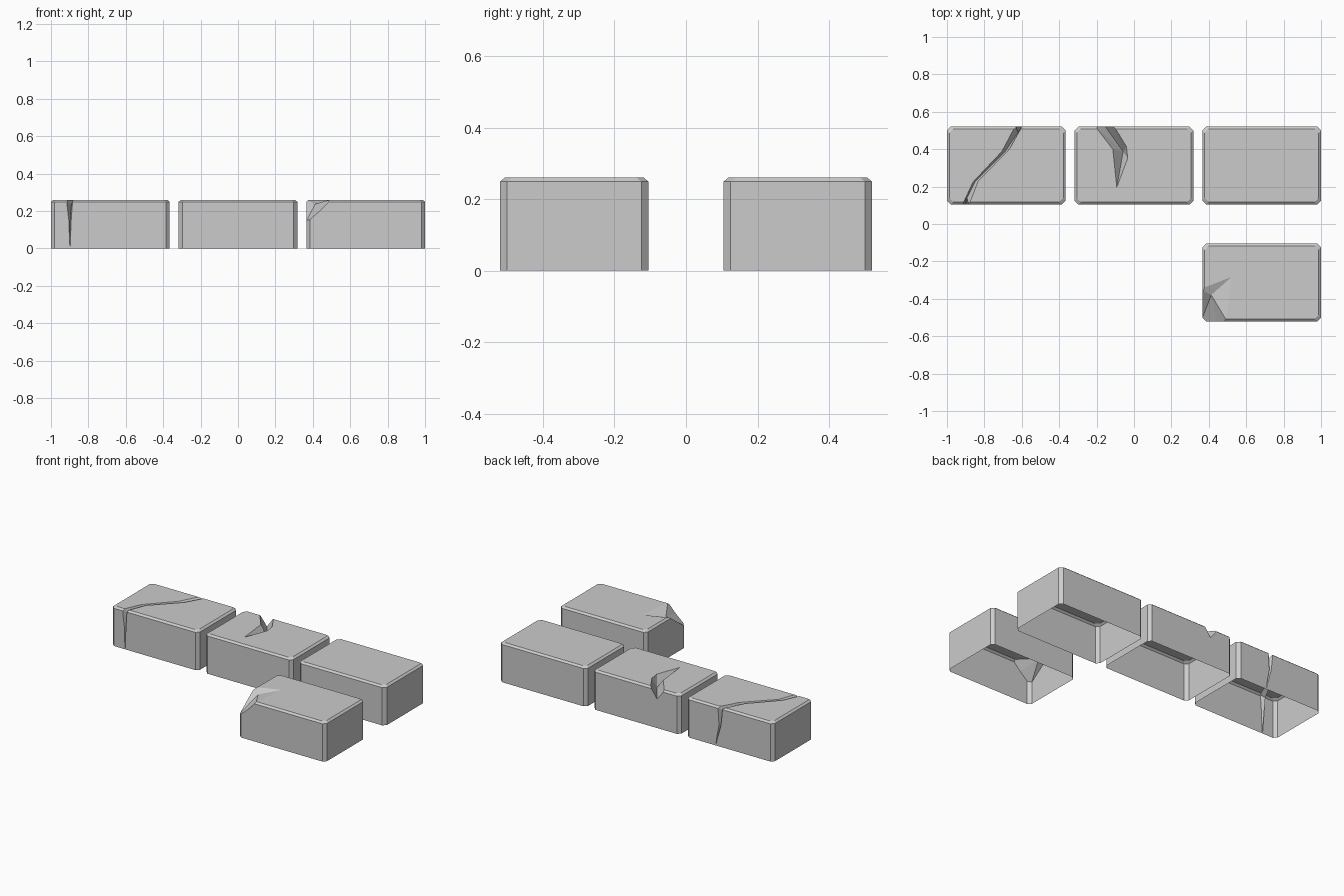
import bpy, bmesh

if "Cube" in bpy.data.objects:
    bpy.data.objects.remove(bpy.data.objects["Cube"])

W, D, H = 0.635, 0.415, 0.26      # brick size
C, B = 0.02, 0.013                # corner chamfer, top edge chamfer


def make_object(name, verts, faces):
    bm = bmesh.new()
    vs = [bm.verts.new(v) for v in verts]
    for f in faces:
        bm.faces.new([vs[i] for i in f])
    bmesh.ops.recalc_face_normals(bm, faces=bm.faces)
    me = bpy.data.meshes.new(name)
    bm.to_mesh(me)
    bm.free()
    ob = bpy.data.objects.new(name, me)
    bpy.context.collection.objects.link(ob)
    return ob


def octagon(cx, cy, inset, z):
    x, y = W / 2 - inset, D / 2 - inset
    pts = [(x, y - C), (x - C, y), (C - x, y), (-x, y - C),
           (-x, C - y), (C - x, -y), (x - C, -y), (x, C - y)]
    return [(cx + a, cy + b, z) for a, b in pts]


def bridge(rings, n):
    return [(r * n + i, r * n + (i + 1) % n, (r + 1) * n + (i + 1) % n, (r + 1) * n + i)
            for r in range(rings - 1) for i in range(n)]


def brick(name, cx, cy):
    verts = octagon(cx, cy, 0, 0) + octagon(cx, cy, 0, H - 0.011) + octagon(cx, cy, B, H)
    return make_object(name, verts, bridge(3, 8) + [tuple(range(8)), tuple(range(16, 24))])


def chip_cutter(name, rim, deep, apex):
    # faceted bite: rim joined to a deep point below and an apex outside
    n = len(rim)
    faces = [(i, (i + 1) % n, k) for i in range(n) for k in (n, n + 1)]
    return make_object(name, rim + [deep, apex], faces)


def carve(ob, cutter):
    mod = ob.modifiers.new("damage", 'BOOLEAN')
    mod.operation, mod.solver, mod.object = 'DIFFERENCE', 'EXACT', cutter
    bpy.context.view_layer.objects.active = ob
    bpy.ops.object.modifier_apply(modifier=mod.name)
    bpy.data.objects.remove(cutter, do_unlink=True)


def open_bottom(ob):
    bm = bmesh.new()
    bm.from_mesh(ob.data)
    low = [f for f in bm.faces if all(v.co.z < 1e-4 for v in f.verts)]
    bmesh.ops.delete(bm, geom=low, context='FACES')
    bm.to_mesh(ob.data)
    bm.free()


X, Y = 1 - W / 2, 0.3125
cracked = brick("cracked_brick", -X, Y)
gouged = brick("gouged_brick", 0, Y)
plain = brick("plain_brick", X, Y)
chipped = brick("chipped_brick", X, -Y)

# crack: triangular groove (left, right, deep) up the front, over the top, down the back
T = 0.266
sections = [
    (-0.901, 0.095, 0.01), (-0.895, 0.095, 0.01), (-0.898, 0.11, 0.01),
    (-0.908, 0.095, 0.15), (-0.890, 0.095, 0.15), (-0.897, 0.125, 0.15),
    (-0.922, 0.095, T), (-0.882, 0.095, T), (-0.893, 0.14, 0.225),
    (-0.862, 0.225, T), (-0.828, 0.232, T), (-0.848, 0.229, 0.235),
    (-0.712, 0.385, T), (-0.668, 0.395, T), (-0.687, 0.39, 0.23),
    (-0.635, 0.53, T), (-0.593, 0.53, T), (-0.62, 0.49, 0.225),
    (-0.622, 0.53, 0.14), (-0.602, 0.53, 0.14), (-0.612, 0.50, 0.14),
    (-0.586, 0.53, 0.01), (-0.580, 0.53, 0.01), (-0.583, 0.51, 0.01)]
carve(cracked, make_object("crack_cutter", sections,
                           bridge(8, 3) + [(0, 1, 2), (21, 22, 23)]))

# gouge at the back edge
T = 0.262
carve(gouged, chip_cutter("gouge_cutter", [
    (-0.215, 0.53, T), (-0.115, 0.40, T), (-0.093, 0.19, T), (-0.033, 0.35, T),
    (-0.04, 0.415, T), (-0.11, 0.53, T), (-0.16, 0.53, 0.192)],
    (-0.058, 0.387, 0.19), (-0.12, 0.6, 0.7)))

# broken front left corner
carve(chipped, chip_cutter("corner_cutter", [
    (0.35, -0.345, T), (0.53, -0.275, T), (0.50, -0.525, T),
    (0.44, -0.525, 0.20), (0.355, -0.53, 0.125)],
    (0.413, -0.38, 0.238), (0.15, -0.8, 0.7)))

for ob in (cracked, gouged, plain, chipped):
    open_bottom(ob)
